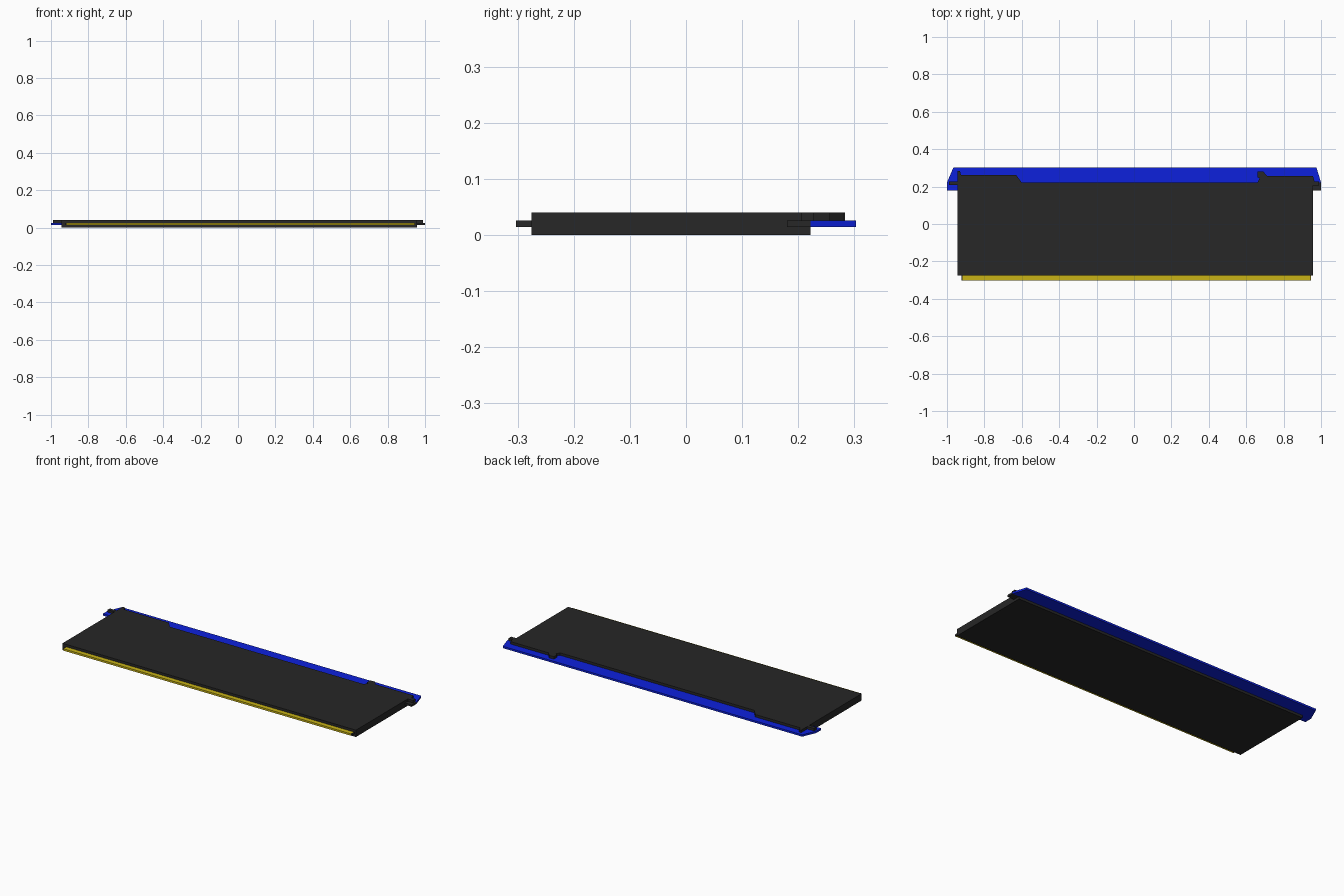
import bpy, bmesh

if "Cube" in bpy.data.objects:
    bpy.data.objects.remove(bpy.data.objects["Cube"])


def material(name, color):
    m = bpy.data.materials.new(name)
    m.diffuse_color = (*color, 1)
    m.use_nodes = True
    m.node_tree.nodes["Principled BSDF"].inputs["Base Color"].default_value = m.diffuse_color
    return m


DARK = material("dark_plastic", (0.02, 0.02, 0.02))
BLUE = material("blue_plastic", (0.004, 0.015, 0.72))
GOLD = material("gold_contact", (0.58, 0.45, 0.008))


def plate(name, outline, z0, z1, mat):
    """Extrude a flat outline from z0 up to z1."""
    bm = bmesh.new()
    face = bm.faces.new([bm.verts.new((x, y, z0)) for x, y in outline])
    ext = bmesh.ops.extrude_face_region(bm, geom=[face])
    top = [v for v in ext["geom"] if isinstance(v, bmesh.types.BMVert)]
    bmesh.ops.translate(bm, verts=top, vec=(0, 0, z1 - z0))
    bmesh.ops.recalc_face_normals(bm, faces=bm.faces)
    me = bpy.data.meshes.new(name)
    bm.to_mesh(me)
    bm.free()
    me.materials.append(mat)
    ob = bpy.data.objects.new(name, me)
    bpy.context.collection.objects.link(ob)
    return ob


def rect(x0, x1, y0, y1):
    return [(x0, y0), (x1, y0), (x1, y1), (x0, y1)]


Z1, Z2, Z3 = 0.0145, 0.0255, 0.04   # layer heights
L, R, F, B = -0.945, 0.957, -0.275, 0.222   # body sides

# Lower cover and the dark core of the middle layer, with its right ear
plate("lower_cover", rect(L, R, F, B), 0, Z1, DARK)
plate("core", [(L, F), (R, F), (R, 0.18), (1, 0.18), (1, B), (L, B)], Z1, Z2, DARK)

# Upper cover with stepped back edge and small side ears
plate("upper_cover", [
    (L, F), (R, F), (R, 0.205), (0.99, 0.205), (0.99, 0.228), (0.965, 0.228),
    (R, 0.257), (0.712, 0.257), (0.69, 0.281), (0.66, 0.281), (0.66, 0.25),
    (0.672, 0.245), (0.66, B), (-0.60, B), (-0.63, 0.262), (-0.925, 0.262),
    (-0.93, 0.283), (L, 0.283), (L, 0.228), (-0.99, 0.228), (-0.99, 0.208),
    (L, 0.208)], Z2, Z3, DARK)

# Blue back rail with its left ear
plate("back_rail", [
    (-1, 0.178), (L, 0.178), (L, B), (1, B), (0.975, 0.303),
    (-0.965, 0.303), (-1, B)], Z1, Z2, BLUE)

# Front contact strip and its dark end caps
plate("contact_strip", rect(-0.918, 0.943, -0.303, F), Z1, Z2, GOLD)
for side, x in (("left", -0.921), ("right", 0.943)):
    plate(side + "_strip_cap", rect(x, x + 0.003, -0.303, F), Z1, Z2, DARK)
